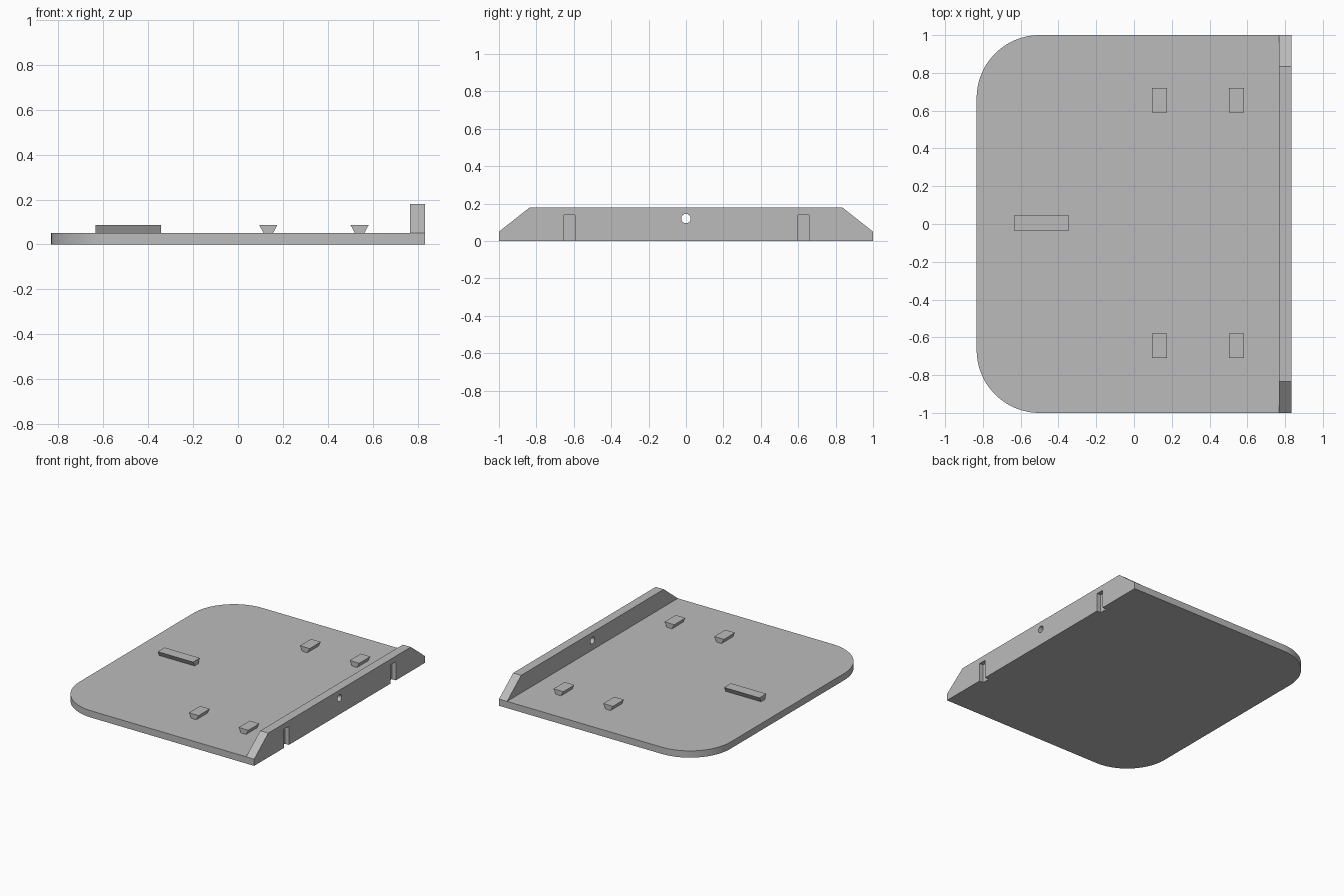
import bpy, bmesh, math
from mathutils import Vector

cube = bpy.data.objects.get("Cube")
if cube:
    bpy.data.objects.remove(cube, do_unlink=True)

HALF_X, HALF_Y = 0.833, 1.0
PLATE_Z, WALL_Z, KNOB_Z = 0.05, 0.18, 0.086
WALL_X = 0.767
RADIUS = 0.333
OFFSET_Y = 0.005

grey = bpy.data.materials.new("plain grey")
grey.use_nodes = True
grey.diffuse_color = (0.5, 0.5, 0.5, 1)
grey.node_tree.nodes["Principled BSDF"].inputs["Base Color"].default_value = (0.5, 0.5, 0.5, 1)


def extrude(name, outline, direction):
    """Solid made by extruding a closed 3D outline along a direction."""
    bm = bmesh.new()
    face = bm.faces.new([bm.verts.new(p) for p in outline])
    result = bmesh.ops.extrude_face_region(bm, geom=[face])
    moved = [v for v in result["geom"] if isinstance(v, bmesh.types.BMVert)]
    bmesh.ops.translate(bm, verts=moved, vec=Vector(direction))
    bmesh.ops.recalc_face_normals(bm, faces=bm.faces)
    mesh = bpy.data.meshes.new(name)
    bm.to_mesh(mesh)
    bm.free()
    mesh.materials.append(grey)
    obj = bpy.data.objects.new(name, mesh)
    bpy.context.collection.objects.link(obj)
    return obj


def combine(target, tool, operation):
    """Apply a boolean and discard the tool object."""
    mod = target.modifiers.new(operation.lower(), 'BOOLEAN')
    mod.operation, mod.object, mod.solver = operation, tool, 'EXACT'
    bpy.context.view_layer.objects.active = target
    bpy.ops.object.modifier_apply(modifier=mod.name)
    bpy.data.objects.remove(tool, do_unlink=True)


# Base plate with two rounded corners on the side away from the wall
outline = [(HALF_X, -HALF_Y, 0), (HALF_X, HALF_Y, 0)]
for side, start in ((1, 90), (-1, 180)):
    for i in range(25):
        a = math.radians(start + 90 * i / 24)
        outline.append((-HALF_X + RADIUS + RADIUS * math.cos(a),
                        side * (HALF_Y - RADIUS) + RADIUS * math.sin(a), 0))
base = extrude("base_plate_with_wall", outline, (0, 0, PLATE_Z))

# Upright wall with sloped ends
half = [(HALF_Y, 0), (HALF_Y, PLATE_Z), (0.835, WALL_Z)]
profile = half + [(-y, z) for y, z in reversed(half)]
wall = extrude("wall", [(WALL_X, y, z) for y, z in profile], (HALF_X - WALL_X, 0, 0))
combine(base, wall, 'UNION')

# Two blind slots in the outer wall face, open at the bottom
for side in (-1, 1):
    y = side * 0.626 + OFFSET_Y / 2
    rect = [(y - 0.03, -0.02), (y + 0.03, -0.02), (y + 0.03, 0.138), (y - 0.03, 0.138)]
    slot = extrude("slot_cutter", [(HALF_X - 0.033, a, z) for a, z in rect], (0.1, 0, 0))
    combine(base, slot, 'DIFFERENCE')

# Round hole through the middle of the wall
ring = [math.tau * i / 32 for i in range(32)]
hole = extrude("hole_cutter", [(0.7, 0.025 * math.cos(a), 0.12 + 0.025 * math.sin(a))
                               for a in ring], (0.2, 0, 0))
combine(base, hole, 'DIFFERENCE')

# Merge leftover coplanar seams
bm = bmesh.new()
bm.from_mesh(base.data)
bmesh.ops.dissolve_limit(bm, angle_limit=0.01, verts=bm.verts, edges=bm.edges)
bm.to_mesh(base.data)
bm.free()


def dovetail(centre):
    """Flared cross-section as (offset, height) pairs, wider at the top."""
    return [(centre - 0.021, PLATE_Z), (centre + 0.021, PLATE_Z),
            (centre + 0.04, KNOB_Z), (centre - 0.04, KNOB_Z)]


# Four short flared lugs
for x, row in ((0.135, "inner"), (0.542, "outer")):
    for side, end in ((-1, "front"), (1, "back")):
        y = side * 0.65 + OFFSET_Y
        extrude(f"{row}_{end}_lug", [(a, y - 0.065, z) for a, z in dovetail(x)], (0, 0.13, 0))

# Long flared rail
extrude("rail", [(-0.634, a, z) for a, z in dovetail(OFFSET_Y)], (0.29, 0, 0))

# Smooth the rounded corners and the hole, keeping edges crisp
bpy.ops.object.select_all(action='DESELECT')
base.select_set(True)
bpy.context.view_layer.objects.active = base
bpy.ops.object.shade_smooth_by_angle(angle=math.radians(30))
